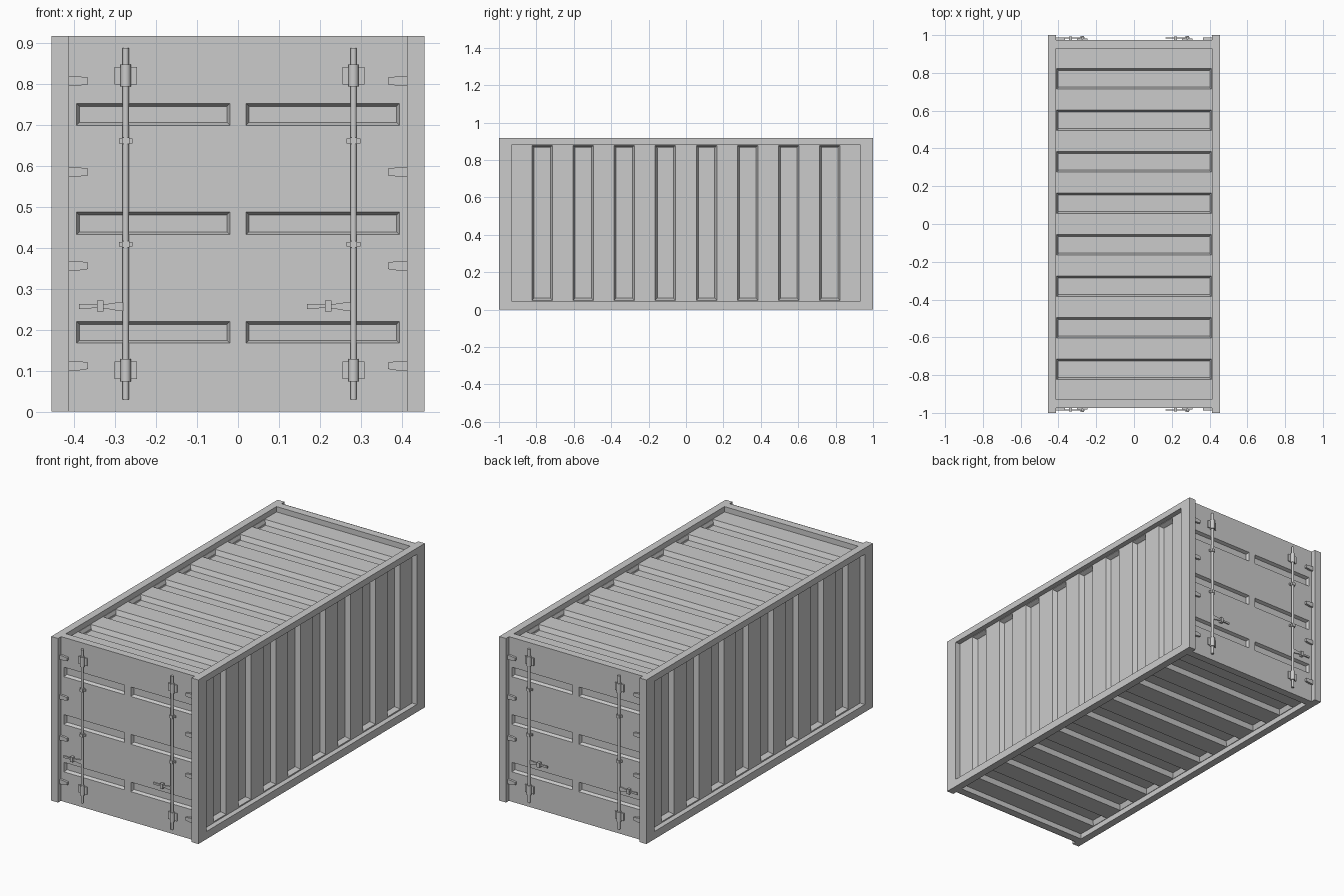
import bpy, bmesh
from mathutils import Matrix, Vector

if "Cube" in bpy.data.objects:
    bpy.data.objects.remove(bpy.data.objects["Cube"])

W, L, H = 0.455, 1.0, 0.917      # half width, half length, height
XI, YI, YD = 0.413, 0.93, 0.975  # inner post faces, door plane
ZB, ZT = 0.043, 0.882            # top of bottom rails, underside of top rails


def finish(name, bm, mirror="", smooth=False):
    me = bpy.data.meshes.new(name)
    bm.to_mesh(me)
    bm.free()
    ob = bpy.data.objects.new(name, me)
    bpy.context.collection.objects.link(ob)
    if mirror:
        m = ob.modifiers.new("Mirror", "MIRROR")
        m.use_axis = ("x" in mirror, "y" in mirror, False)
        m.use_mirror_merge = False
    if smooth:
        bpy.ops.object.select_all(action="DESELECT")
        ob.select_set(True)
        bpy.context.view_layer.objects.active = ob
        bpy.ops.object.shade_smooth_by_angle()
    return ob


def box(bm, x0, x1, y0, y1, z0, z1):
    mat = Matrix.Translation(((x0 + x1) / 2, (y0 + y1) / 2, (z0 + z1) / 2))
    mat = mat @ Matrix.Diagonal((abs(x1 - x0), abs(y1 - y0), abs(z1 - z0), 1))
    bmesh.ops.create_cube(bm, size=1, matrix=mat)


def rod(bm, x, y, z0, z1, r, sides=16):
    bmesh.ops.create_cone(bm, cap_ends=True, segments=sides, radius1=r, radius2=r,
                          depth=z1 - z0, matrix=Matrix.Translation((x, y, (z0 + z1) / 2)))


def plate(bm, outline, y0, y1):
    """Extrude an x-z outline from y0 to y1."""
    f = bm.faces.new([bm.verts.new((x, y0, z)) for x, z in outline])
    ext = bmesh.ops.extrude_face_region(bm, geom=[f])["geom"]
    vs = [g for g in ext if isinstance(g, bmesh.types.BMVert)]
    bmesh.ops.translate(bm, verts=vs, vec=(0, y1 - y0, 0))
    bmesh.ops.recalc_face_normals(bm, faces=bm.faces)


def panel(name, us, vs, place, out, bevel, depth, mirror=""):
    """Grid sheet whose odd/odd cells are pressed inward with sloped walls."""
    bm = bmesh.new()
    grid = [[bm.verts.new(place(u, v)) for v in vs] for u in us]
    pressed = []
    for i in range(len(us) - 1):
        for j in range(len(vs) - 1):
            f = bm.faces.new((grid[i][j], grid[i + 1][j], grid[i + 1][j + 1], grid[i][j + 1]))
            f.normal_update()
            if f.normal.dot(Vector(out)) < 0:
                f.normal_flip()
            if i % 2 and j % 2:
                pressed.append(f)
    bmesh.ops.inset_individual(bm, faces=pressed, thickness=bevel, depth=-depth)
    return finish(name, bm, mirror)


# Corner posts
bm = bmesh.new()
box(bm, XI, W, YI, L, 0, H)
finish("corner_posts", bm, "xy")

# Long rails, top and bottom
bm = bmesh.new()
for z0, z1 in ((0, ZB), (ZT, H)):
    box(bm, XI, W, -YI, YI, z0, z1)
finish("side_rails", bm, "x")

# End beams behind the door sheets
bm = bmesh.new()
for z0, z1 in ((0, ZB), (ZT, H)):
    box(bm, -XI, XI, YI, YD - 0.002, z0, z1)
finish("end_beams", bm, "y")

# Corrugated walls, roof and floor
ribs = [-YI]
for i in range(8):
    c = -0.769 + i * 1.538 / 7
    ribs += [c - 0.055, c + 0.055]
ribs.append(YI)
across = [-XI, -0.41, 0.41, XI]
panel("side_wall", ribs, [ZB, 0.05, 0.879, ZT], lambda u, v: (0.426, u, v),
      (1, 0, 0), 0.016, 0.026, "x")
panel("roof", ribs, across, lambda u, v: (v, u, 0.887), (0, 0, 1), 0.016, 0.026)
panel("floor", ribs, across, lambda u, v: (v, u, 0.03), (0, 0, -1), 0.016, 0.026)

# Doors with pressed panels
panel("doors", [-XI, -0.394, -0.02, 0.02, 0.394, XI],
      [0, 0.167, 0.22, 0.432, 0.487, 0.699, 0.752, H],
      lambda u, v: (u, -YD, v), (0, -1, 0), 0.01, 0.018, "y")

# Hinges
bm = bmesh.new()
for z in (0.112, 0.356, 0.585, 0.807):
    plate(bm, [(XI, z - 0.012), (0.393, z - 0.012), (0.366, z - 0.008),
               (0.366, z + 0.008), (0.393, z + 0.012), (XI, z + 0.012)], -YD, -0.987)
finish("hinges", bm, "xy")

# Locking bars with brackets, clips and handles
YB = -0.984
for side, x in (("left", -0.274), ("right", 0.282)):
    bm = bmesh.new()
    rod(bm, x, YB, 0.03, 0.888, 0.0075)
    for z in (0.101, 0.82):
        rod(bm, x, YB, z - 0.027, z + 0.027, 0.0125)
    finish(side + "_lock_bar", bm, "y", smooth=True)

    bm = bmesh.new()
    for z in (0.101, 0.82):
        box(bm, x - 0.027, x + 0.027, -YD, -0.981, z - 0.021, z + 0.021)
    for z in (0.4085, 0.661):
        box(bm, x - 0.009, x + 0.009, -YD, -0.994, z - 0.008, z + 0.008)
        box(bm, x - 0.017, x + 0.017, -YD, -0.981, z - 0.006, z + 0.006)
    finish(side + "_lock_brackets", bm, "y")

    bm = bmesh.new()
    z = 0.257
    plate(bm, [(x - 0.114, z - 0.006), (x - 0.07, z - 0.004), (x - 0.045, z - 0.006),
               (x - 0.018, z - 0.011), (x, z - 0.011), (x, z + 0.01),
               (x - 0.018, z + 0.01), (x - 0.045, z + 0.006), (x - 0.07, z + 0.004),
               (x - 0.114, z + 0.006)], -0.981, -0.987)
    box(bm, x - 0.07, x - 0.054, -YD, -0.993, z - 0.013, z + 0.014)
    finish(side + "_lock_handle", bm, "y")
